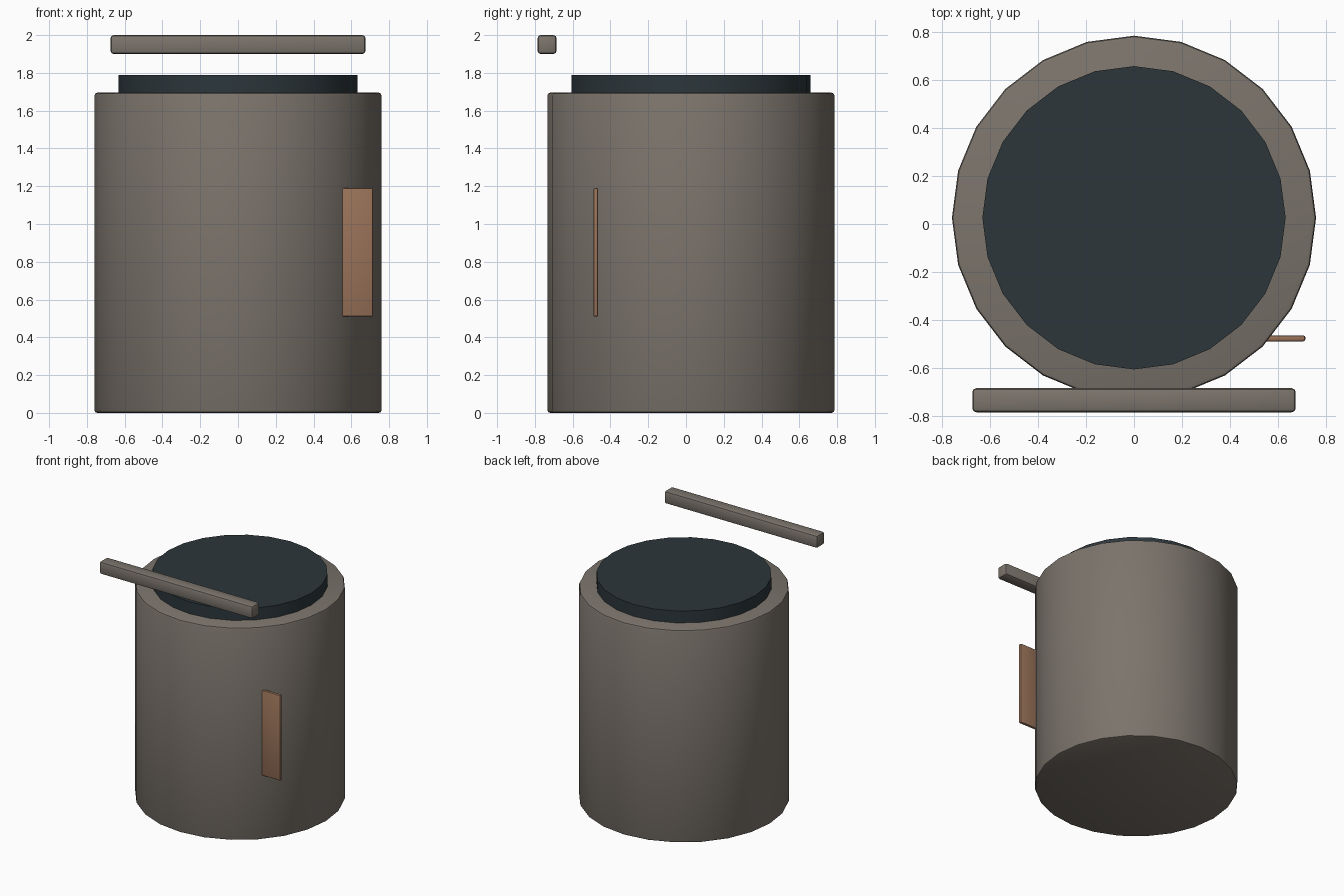
import bpy, math

if "Cube" in bpy.data.objects:
    bpy.data.objects.remove(bpy.data.objects["Cube"])


def material(name, rgb):
    m = bpy.data.materials.new(name)
    m.diffuse_color = (*rgb, 1)
    m.use_nodes = True
    m.node_tree.nodes["Principled BSDF"].inputs["Base Color"].default_value = m.diffuse_color
    return m


STONE = material("warm_grey", (0.20, 0.175, 0.15))
DARK = material("dark_slate", (0.025, 0.037, 0.044))
COPPER = material("copper", (0.32, 0.17, 0.10))


def finish(name, mat, bevel, segments):
    ob = bpy.context.object
    ob.name = name
    ob.data.materials.append(mat)
    if bevel:
        mod = ob.modifiers.new("edge_bevel", 'BEVEL')
        mod.width = bevel
        mod.segments = segments
        mod.limit_method = 'ANGLE'
        mod.angle_limit = math.radians(40)
        bpy.ops.object.modifier_apply(modifier=mod.name)
    bpy.ops.object.shade_smooth_by_angle(angle=math.radians(35))
    return ob


def drum(name, radius, z0, z1, mat, bevel=0):
    bpy.ops.mesh.primitive_cylinder_add(vertices=24, radius=radius, depth=z1 - z0,
                                        location=(0, 0.026, (z0 + z1) / 2))
    return finish(name, mat, bevel, 2)


def box(name, lo, hi, mat, bevel):
    bpy.ops.mesh.primitive_cube_add(size=1, location=[(a + b) / 2 for a, b in zip(lo, hi)])
    bpy.context.object.scale = [b - a for a, b in zip(lo, hi)]
    bpy.ops.object.transform_apply(location=False, rotation=False, scale=True)
    return finish(name, mat, bevel, 2)


# Main barrel and raised dark lid
drum("barrel", 0.76, 0.0, 1.695, STONE, 0.015)
drum("lid", 0.633, 1.66, 1.79, DARK)

# Bar floating above the front rim
box("top_bar", (-0.675, -0.786, 1.90), (0.675, -0.685, 2.0), STONE, 0.017)

# Thin copper plate jutting out of the front right side
box("side_plate", (0.50, -0.49, 0.51), (0.715, -0.465, 1.19), COPPER, 0.008)
